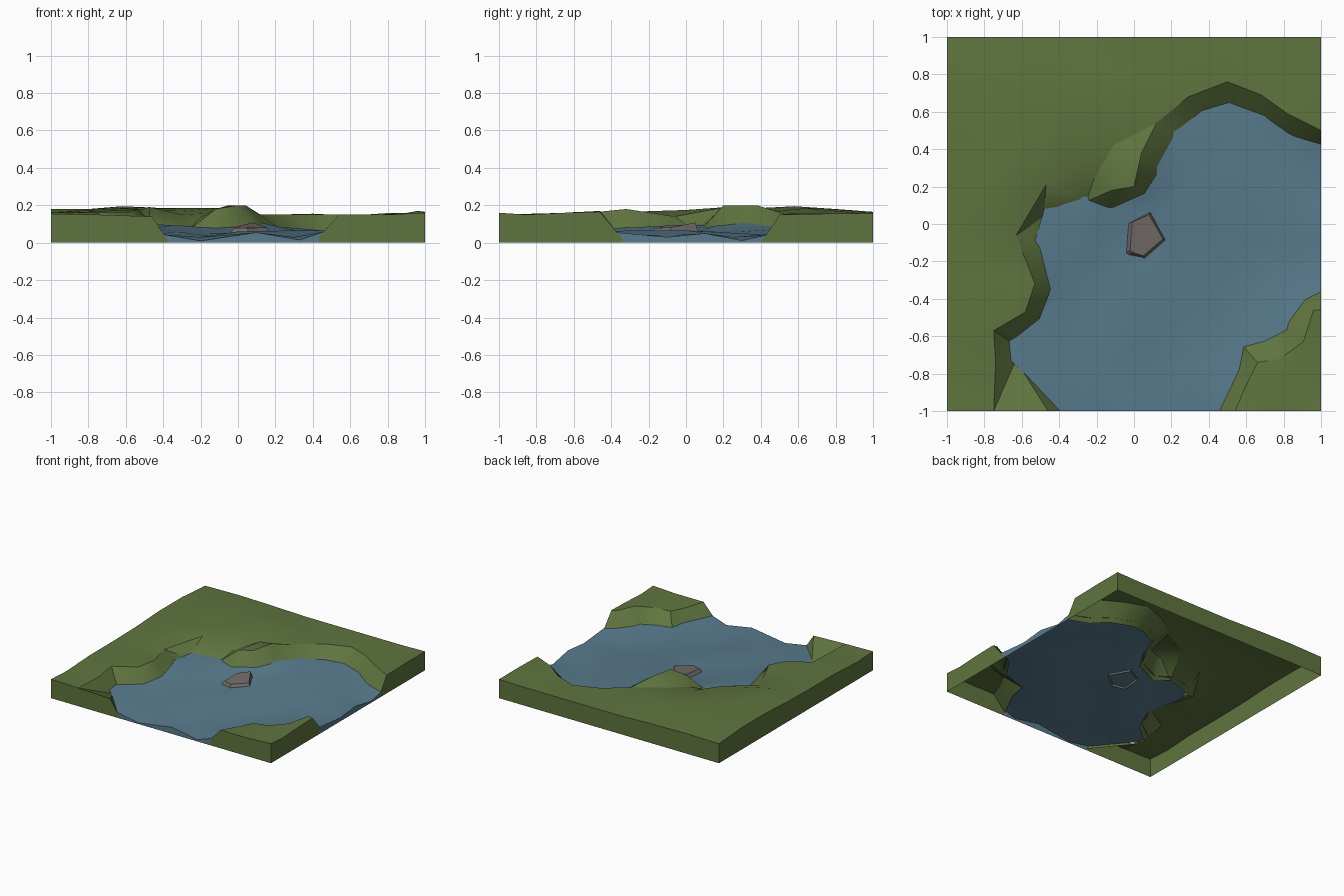
import bpy, bmesh, math
from mathutils import Vector
from mathutils.geometry import delaunay_2d_cdt

if "Cube" in bpy.data.objects:
    bpy.data.objects.remove(bpy.data.objects["Cube"])


def material(name, col):
    m = bpy.data.materials.new(name)
    m.diffuse_color = (*col, 1)
    m.use_nodes = True
    m.node_tree.nodes["Principled BSDF"].inputs["Base Color"].default_value = m.diffuse_color
    return m


grass_mat = material("grass", (0.115, 0.175, 0.05))
water_mat = material("water", (0.1, 0.2, 0.27))
rock_mat = material("stone", (0.17, 0.15, 0.14))


def finish(bm, name, mat, angle=30):
    bmesh.ops.recalc_face_normals(bm, faces=bm.faces)
    me = bpy.data.meshes.new(name)
    bm.to_mesh(me)
    bm.free()
    ob = bpy.data.objects.new(name, me)
    bpy.context.collection.objects.link(ob)
    me.materials.append(mat)
    bpy.ops.object.select_all(action='DESELECT')
    ob.select_set(True)
    bpy.context.view_layer.objects.active = ob
    bpy.ops.object.shade_smooth_by_angle(angle=math.radians(angle))
    return ob


def on_edge(a, b):
    return any(abs(abs(a[i]) - 1) < 1e-4 and abs(a[i] - b[i]) < 1e-4 for i in (0, 1))


# Triangulated sheets with side walls down to z = 0 along the tile border
def sheet(name, regions, mat):
    bm = bmesh.new()
    for outline, inner, extra in regions:
        n, k = len(outline), len(extra)
        pts = outline + extra + inner
        v2 = [Vector(p[:2]) for p in pts]
        lines = [(n + i, n + i + 1) for i in range(k - 1)]
        vs, _, fs, orig, _, _ = delaunay_2d_cdt(v2, lines, [list(range(n))], 1, 1e-5)
        bv = [bm.verts.new((v.x, v.y, pts[o[0]][2] if o else 0.1)) for v, o in zip(vs, orig)]
        for f in fs:
            bm.faces.new([bv[i] for i in f])
    rim = [e for e in bm.edges if e.is_boundary and on_edge(e.verts[0].co, e.verts[1].co)]
    new = bmesh.ops.extrude_edge_only(bm, edges=rim)["geom"]
    for v in new:
        if isinstance(v, bmesh.types.BMVert):
            v.co.z = 0
    return finish(bm, name, mat)


# Bank profiles: crest x, y, z, then waterline x, y, z
west = [
    (1, .50, .15, 1, .42, .03), (.82, .59, .16, .82, .48, .04), (.68, .69, .15, .70, .57, .05),
    (.50, .76, .15, .51, .64, .05), (.29, .68, .15, .37, .60, .06), (.12, .54, .15, .22, .49, .08),
    (.04, .38, .20, .13, .30, .10), (.0, .20, .20, .06, .16, .08), (-.12, .18, .18, -.14, .08, .07),
    (-.21, .25, .13, -.25, .14, .08), (-.30, .31, .15, -.38, .11, .09), (-.47, .21, .19, -.48, .07, .09),
    (-.63, -.06, .14, -.52, -.09, .08), (-.53, -.32, .18, -.44, -.35, .07),
    (-.58, -.47, .165, -.50, -.51, .05), (-.75, -.57, .165, -.66, -.63, .05),
    (-.74, -.74, .15, -.65, -.73, .05), (-.46, -1, .14, -.39, -1, .035)]
east = [
    (.54, -1, .15, .45, -1, .05), (.60, -.86, .14, .56, -.77, .05), (.66, -.74, .14, .58, -.65, .05),
    (.78, -.72, .145, .69, -.62, .05), (.905, -.63, .16, .81, -.56, .05),
    (.96, -.46, .17, .91, -.40, .05), (1, -.46, .165, 1, -.36, .045)]


def crest(bank):
    return [p[:3] for p in bank]


def blend(bank, t):
    # continue the bank slope below the water, to just above the ground
    out = []
    for p in bank:
        a, b = Vector(p[:3]), Vector(p[3:])
        q = b + (b - a) * t
        out.append((q.x, q.y, max(q.z, .005)))
    return out


west_rim = [(-.75, -1, .15), (-1, -1, .155), (-1, -.8, .145), (-1, -.5, .16), (-1, -.2, .16),
            (-1, .1, .165), (-1, .4, .18), (-1, .7, .18), (-1, 1, .16), (-.7, 1, .165), (-.4, 1, .16),
            (-.1, 1, .15), (.2, 1, .15), (.5, 1, .15), (.8, 1, .15), (1, 1, .155), (1, .75, .155)]
west_inner = [(-.8, -.3, .165), (-.78, .0, .175), (-.75, .3, .18), (-.5, .42, .175), (-.62, .58, .195),
              (-.85, .55, .175), (-.8, .8, .18), (-.4, .72, .185), (-.3, .5, .17), (-.09, .64, .185),
              (-.05, .36, .2), (-.11, .42, .16), (.05, .8, .15), (.4, .88, .155), (.75, .82, .15),
              (-.88, -.65, .16), (-.2, .85, .165)]


def land(bank, rim, inner):
    foot = blend(bank, .2)
    foot = [foot[0]] + foot[1:-1] + [foot[-1]]
    # the crest is a constrained crease, its ends sit on the border
    top = crest(bank)
    outline = foot + [top[-1]] + rim + [top[0]]
    return outline, inner, top[1:-1]


grass = sheet("grass_banks", [
    land(west, west_rim, west_inner),
    land(east, [(1, -.65, .16), (1, -.85, .15), (1, -1, .16), (.8, -1, .15)], [(.82, -.82, .155)])],
    grass_mat)

# Water filling the gap, tucked slightly into the banks
front = [(-.2, -1, .01), (.1, -1, .055), (.33, -1, .015)]
right = [(1, -.1, .03), (1, .1, .05), (1, .3, .012)]
waves = [(-.33, -.35, .06), (-.35, -.03, .095), (-.2, -.13, .05), (-.15, -.4, .035), (0, -.53, .06),
         (.28, -.28, .065), (.36, -.42, .035), (.05, -.62, .035), (.55, .0, .065), (.62, -.08, .04),
         (.1, .05, .06), (.35, .25, .055), (.4, .45, .07), (.6, .4, .045), (.8, .25, .03),
         (-.4, -.7, .05), (-.2, -.8, .03), (.3, -.75, .03), (.75, -.3, .04), (.1, -.2, .055)]
water = sheet("water", [(blend(west, -.08) + front + blend(east, -.08) + right, waves, [])], water_mat)

# Boulder with a tilted flat top and open base
base = [(-.05, -.16), (-.04, 0), (.09, .07), (.18, -.09), (.06, -.19), (-.04, -.17)]
top = [(-.02, -.14, .08), (-.01, .01, .085), (.08, .05, .108), (.155, -.08, .082), (.05, -.17, .078),
       (-.01, -.15, .079)]
bm = bmesh.new()
lo = [bm.verts.new((x, y, .04)) for x, y in base]
hi = [bm.verts.new(p) for p in top]
bm.faces.new(hi)
for i in range(6):
    j = (i + 1) % 6
    bm.faces.new((lo[i], lo[j], hi[j], hi[i]))
finish(bm, "rock", rock_mat, 20)
